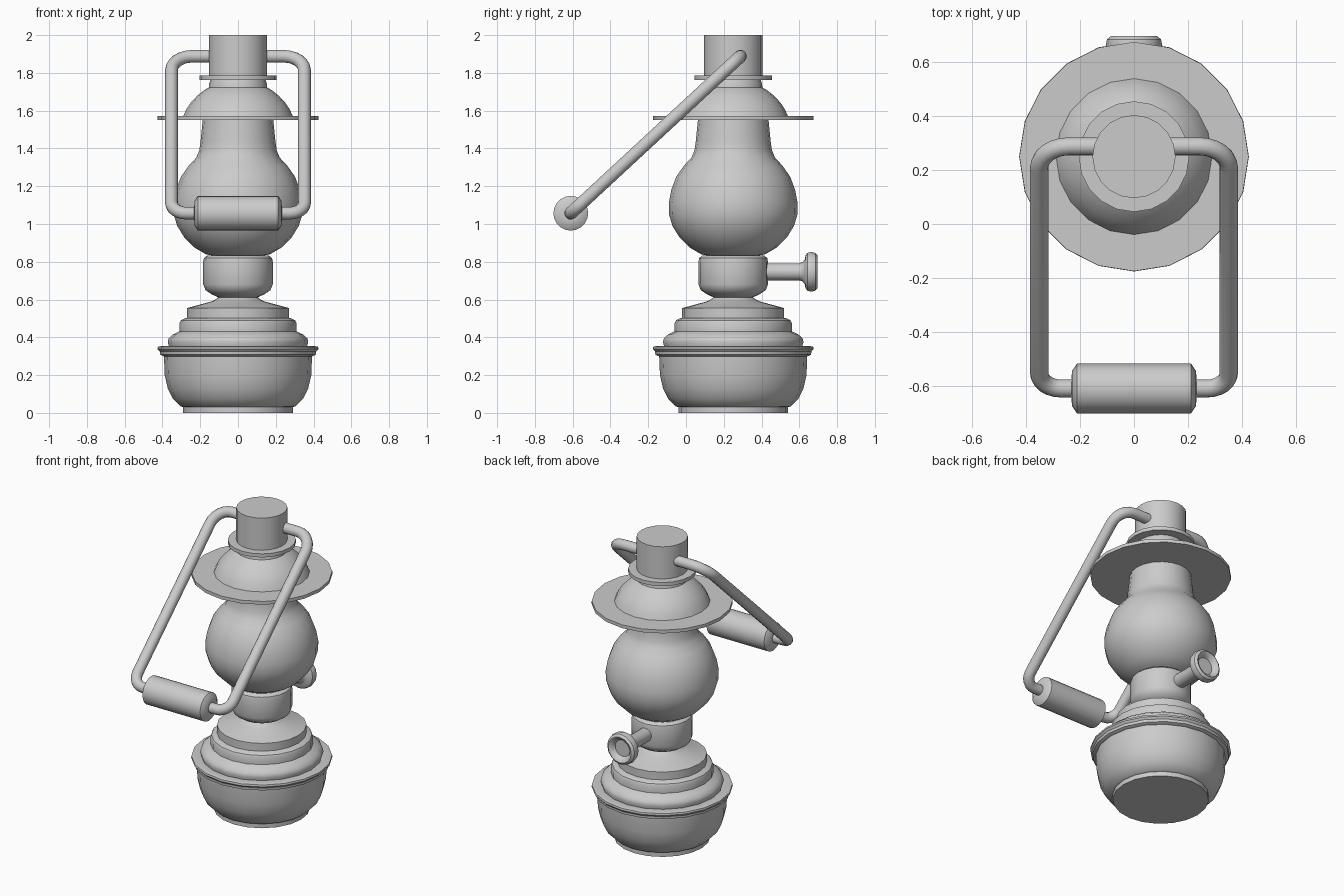
import bpy, math
from mathutils import Vector, Matrix

if "Cube" in bpy.data.objects:
    bpy.data.objects.remove(bpy.data.objects["Cube"])

AXIS_Y = 0.25   # lantern axis; the swung handle balances it on the other side


def make(name, verts, faces, angle=35):
    me = bpy.data.meshes.new(name)
    me.from_pydata(verts, [], faces)
    me.shade_smooth()
    me.set_sharp_from_angle(angle=math.radians(angle))
    ob = bpy.data.objects.new(name, me)
    bpy.context.collection.objects.link(ob)
    return ob


def skin(n_rings, seg):
    """Faces joining rings of seg vertices, with capped ends."""
    faces = [list(range(seg))[::-1]]
    for i in range(n_rings - 1):
        for j in range(seg):
            k = (j + 1) % seg
            faces.append([i * seg + j, i * seg + k, (i + 1) * seg + k, (i + 1) * seg + j])
    faces.append([(n_rings - 1) * seg + j for j in range(seg)])
    return faces


def lathe(name, profile, matrix=None, seg=20):
    """Revolve (radius, height) points about local z."""
    m = matrix or Matrix.Translation((0, AXIS_Y, 0))
    verts = [m @ Vector((r * math.cos(2 * math.pi * j / seg),
                         r * math.sin(2 * math.pi * j / seg), h))
             for r, h in profile for j in range(seg)]
    return make(name, verts, skin(len(profile), seg))


def rounded(points, radii, steps=6):
    """Polyline with circular-looking corners."""
    pts = [Vector(p) for p in points]
    out = [pts[0]]
    for i in range(1, len(pts) - 1):
        p, r = pts[i], radii[i - 1]
        u, v = (pts[i - 1] - p).normalized(), (pts[i + 1] - p).normalized()
        c = p + (u + v) * r
        for s in range(steps + 1):
            t = s / steps * math.pi / 2
            out.append(c - v * r * math.cos(t) - u * r * math.sin(t))
    return out + [pts[-1]]


def tube(name, path, normal, radius, seg=12):
    """Sweep a circle along a planar path."""
    verts = []
    for i, p in enumerate(path):
        d = (path[min(i + 1, len(path) - 1)] - path[max(i - 1, 0)]).normalized()
        side = normal.cross(d)
        for j in range(seg):
            a = 2 * math.pi * j / seg
            verts.append(p + (side * math.sin(a) + normal * math.cos(a)) * radius)
    return make(name, verts, skin(len(path), seg), 50)


# Fuel tank: foot, bowl, rim and stepped top
lathe("fuel_tank", [(.29, 0), (.29, .03), (.305, .035), (.345, .075), (.372, .13), (.388, .20),
                    (.392, .30)])
lathe("tank_rim", [(.39, .298), (.412, .308), (.414, .325), (.426, .338), (.424, .35), (.40, .355),
                   (.37, .352)])
lathe("tank_steps", [(.365, .35), (.372, .375), (.367, .395), (.345, .415), (.31, .432), (.31, .475),
                     (.303, .49), (.28, .502), (.27, .503), (.27, .555), (.14, .59), (.12, .60),
                     (.10, .615)])

# Burner
lathe("burner", [(.10, .61), (.14, .628), (.172, .65), (.184, .68), (.184, .80), (.18, .82),
                 (.165, .832), (.12, .836)])

# Glass globe
lathe("globe", [(.12, .83), (.17, .84), (.23, .875), (.285, .93), (.322, .99), (.34, 1.05),
                (.341, 1.11), (.328, 1.18), (.302, 1.25), (.26, 1.31), (.222, 1.35), (.205, 1.39),
                (.198, 1.44), (.186, 1.56)])

# Hood with brim, collar and chimney
lathe("brim", [(.425, 1.55), (.425, 1.572)])
lathe("hood", [(.29, 1.57), (.275, 1.605), (.25, 1.643), (.215, 1.68), (.18, 1.708), (.155, 1.722),
               (.152, 1.745), (.145, 1.765)])
lathe("chimney_collar", [(.205, 1.762), (.205, 1.786)])
lathe("chimney", [(.154, 1.78), (.154, 2.0)])

# Wick knob pointing backwards
back = Matrix.Translation((0, 0, .747)) @ Matrix.Rotation(-math.pi / 2, 4, 'X')
lathe("wick_knob", [(.045, .38), (.045, .60), (.052, .618), (.068, .63), (.085, .632), (.1, .642),
                    (.105, .662), (.1, .685), (.085, .697), (.07, .69), (.058, .672), (.055, .665)],
      back, 16)

# Swung carrying handle
top, low = Vector((0, .288, 1.888)), Vector((0, -.61, 1.057))
X = Vector((1, 0, 0))
normal = X.cross((low - top).normalized())
path = rounded([top + X * .12, top + X * .352, low + X * .352, low + X * .18], [.11, .08])
arm = tube("handle_right", path, normal, .034)
left = tube("handle_left", [Vector((-p.x, p.y, p.z)) for p in path[::-1]], normal, .034)

# Grip
across = Matrix.Translation(low) @ Matrix.Rotation(math.pi / 2, 4, 'Y')
lathe("handle_grip", [(.035, -.232), (.065, -.23), (.092, -.212), (.092, .212), (.065, .23),
                      (.035, .232)], across, 20)
